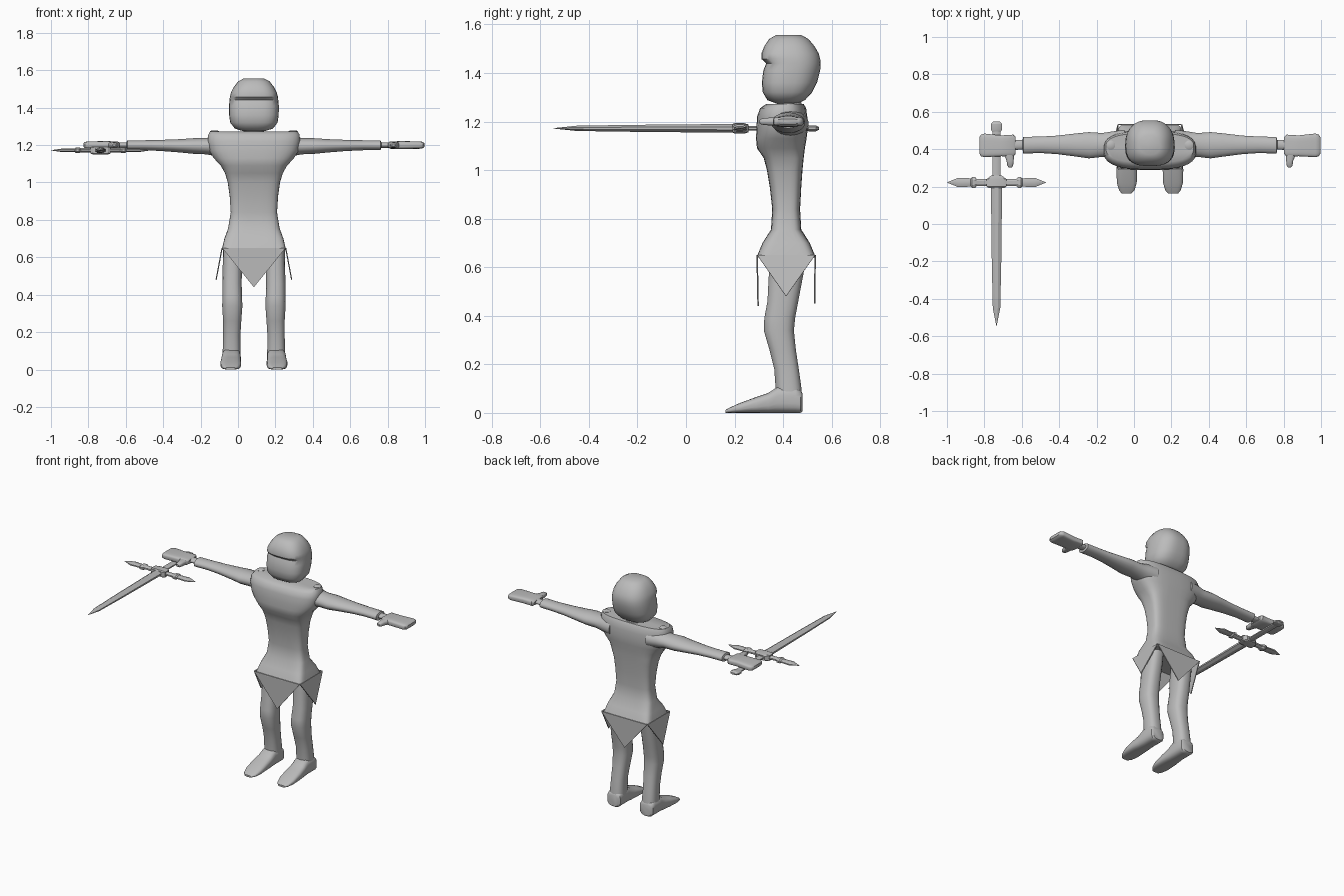
import bpy, bmesh, math
from mathutils import Vector

CX = 0.085                       # body centre line
ARM_Z, SWORD = 1.2, Vector((-0.735, 0, 1.172))

grey = bpy.data.materials.new("plain grey")
grey.diffuse_color = (0.5, 0.5, 0.5, 1)


def finish(name, bm, angle=40):
    bmesh.ops.recalc_face_normals(bm, faces=bm.faces)
    me = bpy.data.meshes.new(name)
    bm.to_mesh(me)
    bm.free()
    ob = bpy.data.objects.new(name, me)
    bpy.context.collection.objects.link(ob)
    me.materials.append(grey)
    bpy.ops.object.select_all(action='DESELECT')
    bpy.context.view_layer.objects.active = ob
    ob.select_set(True)
    if angle:
        bpy.ops.object.shade_smooth_by_angle(angle=math.radians(angle))
    return ob


def loft(name, axis, rings, n=20, power=2.0, angle=40, side=1):
    """Rings: (position on axis, low u, high u, low v, high v[, power]).
    u, v are the other two axes in order; side=-1 mirrors over the body."""
    bm = bmesh.new()
    loops = []
    u, v = [i for i in range(3) if i != axis]
    for r in rings:
        p = r[5] if len(r) > 5 else power
        loop = []
        for k in range(n):
            a = 2 * math.pi * (k + 0.5) / n
            c, s = math.cos(a), math.sin(a)
            co = [0, 0, 0]
            co[axis] = r[0]
            co[u] = (r[1] + r[2]) / 2 + (r[2] - r[1]) / 2 * math.copysign(abs(c) ** (2 / p), c)
            co[v] = (r[3] + r[4]) / 2 + (r[4] - r[3]) / 2 * math.copysign(abs(s) ** (2 / p), s)
            if side < 0:
                co[0] = 2 * CX - co[0]
            loop.append(bm.verts.new(co))
        loops.append(loop)
    for a, b in zip(loops, loops[1:]):
        for k in range(n):
            j = (k + 1) % n
            bm.faces.new((a[k], a[j], b[j], b[k]))
    bm.faces.new(loops[0])
    bm.faces.new(loops[-1])
    return finish(name, bm, angle)


def body_ring(z, hx, y0, y1, p):
    return (z, CX - hx, CX + hx, y0, y1, p)


# Torso, from the hip hem to the shoulder tops
loft("torso", 2, [body_ring(*r) for r in (
    (0.64, 0.172, 0.29, 0.535, 8), (0.70, 0.158, 0.315, 0.51, 6),
    (0.755, 0.138, 0.35, 0.475, 4), (0.84, 0.124, 0.355, 0.47, 4),
    (0.93, 0.13, 0.345, 0.475, 4), (1.00, 0.14, 0.333, 0.48, 4),
    (1.05, 0.155, 0.32, 0.485, 4), (1.09, 0.178, 0.292, 0.49, 3.2),
    (1.13, 0.215, 0.288, 0.497, 3), (1.17, 0.24, 0.29, 0.502, 2.8),
    (1.22, 0.248, 0.292, 0.50, 2.8), (1.255, 0.245, 0.305, 0.495, 2.8),
    (1.272, 0.235, 0.33, 0.485, 2.8))], n=32)

# Pointed skirt panels on all four sides
x0, x1, y0, y1, hem = CX - 0.17, CX + 0.17, 0.293, 0.532, 0.65
panels = {
    "front_skirt_panel": ((x0, y0, hem), (x1, y0, hem), (CX, 0.297, 0.44)),
    "back_skirt_panel": ((x0, y1, hem), (x1, y1, hem), (CX, 0.53, 0.45)),
    "right_skirt_panel": ((x0, y0, hem), (x0, y1, hem), (CX - 0.202, 0.412, 0.48)),
    "left_skirt_panel": ((x1, y0, hem), (x1, y1, hem), (CX + 0.202, 0.412, 0.48)),
}
for name, tri in panels.items():
    bm = bmesh.new()
    bm.faces.new([bm.verts.new(c) for c in tri])
    ob = finish(name, bm, 0)
    mod = ob.modifiers.new("thickness", 'SOLIDIFY')
    mod.thickness, mod.offset = 0.006, 0

# Neck and helmeted head with a flat face under the brow
loft("neck", 2, [body_ring(1.25, 0.06, 0.37, 0.48, 2),
                 body_ring(1.31, 0.05, 0.38, 0.47, 2)])
head = loft("head", 2, [body_ring(*r) for r in (
    (1.275, 0.06, 0.37, 0.46, 2.4), (1.288, 0.102, 0.335, 0.49, 2.8),
    (1.32, 0.127, 0.316, 0.52, 3), (1.36, 0.133, 0.312, 0.54, 3),
    (1.41, 0.134, 0.318, 0.553, 3), (1.44, 0.131, 0.33, 0.555, 3),
    (1.458, 0.129, 0.31, 0.553, 3), (1.48, 0.123, 0.31, 0.547, 3),
    (1.51, 0.108, 0.322, 0.53, 2.8), (1.54, 0.085, 0.342, 0.505, 2.6),
    (1.556, 0.055, 0.37, 0.475, 2.4))], n=32)
for vert in head.data.vertices:      # wide flat front, narrower rounded back
    back = max(0, (vert.co.y - 0.40) / 0.155)
    vert.co.x = CX + (vert.co.x - CX) * (1 - 0.22 * back * back)

for side, word in ((1, "left"), (-1, "right")):
    # Arm with a thin wrist
    loft(word + "_arm", 0, [
        (0.22, 0.335, 0.505, 1.13, 1.255), (0.29, 0.35, 0.495, 1.14, 1.25),
        (0.34, 0.358, 0.487, 1.15, 1.238), (0.41, 0.35, 0.492, 1.153, 1.237),
        (0.48, 0.36, 0.485, 1.16, 1.232), (0.58, 0.373, 0.473, 1.168, 1.228),
        (0.67, 0.379, 0.468, 1.172, 1.226), (0.762, 0.376, 0.466, 1.172, 1.226),
        (0.766, 0.398, 0.45, 1.185, 1.215), (0.82, 0.395, 0.45, 1.185, 1.215)],
        side=side)
    # Mitten hand and thumb
    loft(word + "_hand", 0, [
        (0.803, 0.375, 0.465, 1.187, 1.213), (0.815, 0.36, 0.478, 1.18, 1.22),
        (0.88, 0.362, 0.474, 1.178, 1.221), (0.97, 0.357, 0.484, 1.18, 1.22),
        (0.988, 0.362, 0.478, 1.183, 1.217), (0.996, 0.375, 0.465, 1.19, 1.21)],
        power=4, side=side)
    loft(word + "_thumb", 1, [
        (0.303, 0.823, 0.84, 1.193, 1.207), (0.312, 0.816, 0.848, 1.187, 1.213),
        (0.34, 0.813, 0.852, 1.184, 1.216), (0.39, 0.808, 0.875, 1.182, 1.218)],
        n=12, power=3, side=side)
    # Shoulder stud
    loft(word + "_shoulder_stud", 2, [
        (1.25, 0.27, 0.32, 0.397, 0.447), (1.274, 0.27, 0.32, 0.397, 0.447),
        (1.279, 0.28, 0.31, 0.407, 0.437)], n=12, side=side)
    # Leg bent slightly at the knee
    loft(word + "_leg", 2, [
        (0.05, 0.155, 0.255, 0.375, 0.48), (0.11, 0.156, 0.252, 0.368, 0.475),
        (0.18, 0.157, 0.25, 0.363, 0.465), (0.26, 0.152, 0.25, 0.343, 0.453),
        (0.34, 0.146, 0.255, 0.32, 0.445), (0.39, 0.148, 0.254, 0.322, 0.45),
        (0.46, 0.15, 0.254, 0.335, 0.463), (0.56, 0.148, 0.252, 0.34, 0.482),
        (0.66, 0.15, 0.25, 0.35, 0.50)], power=2.6, side=side)
    # Foot, tapering to a thin toe
    loft(word + "_foot", 1, [
        (0.162, 0.185, 0.235, 0.0, 0.012), (0.18, 0.167, 0.25, 0.0, 0.022),
        (0.22, 0.155, 0.262, 0.0, 0.04), (0.29, 0.153, 0.264, 0.0, 0.066),
        (0.34, 0.154, 0.26, 0.0, 0.083), (0.38, 0.155, 0.257, 0.0, 0.11),
        (0.45, 0.155, 0.257, 0.0, 0.11), (0.472, 0.157, 0.255, 0.0, 0.095),
        (0.48, 0.168, 0.245, 0.006, 0.08)], power=3, side=side)


def sword_part(name, axis, rings, n=8, power=2.0):
    """Rings: (position, half width, half height) about the sword line."""
    mid = SWORD.x if axis == 1 else 0.222
    loft(name, axis, [(p, mid - w, mid + w, SWORD.z - h, SWORD.z + h)
                      for p, w, h in rings], n=n, power=power, angle=25)


# Sword: blade, grip, pommel, guard block and two spiked guard arms
sword_part("sword_blade", 1, [(-0.545, 0.001, 0.001), (-0.45, 0.022, 0.012),
                              (-0.2, 0.028, 0.016), (0.2, 0.033, 0.02)], power=1.6)
sword_part("sword_grip", 1, [(0.24, 0.022, 0.01), (0.50, 0.022, 0.01)])
sword_part("sword_pommel", 1, [(0.488, 0.02, 0.008), (0.505, 0.033, 0.013),
                               (0.535, 0.033, 0.013), (0.548, 0.02, 0.006)])
sword_part("guard_block", 1, [(0.192, 0.042, 0.018), (0.2, 0.054, 0.022),
                              (0.24, 0.054, 0.022), (0.258, 0.03, 0.016)], power=8)
for s, word in ((1, "left"), (-1, "right")):
    sword_part(word + "_guard_arm", 0, [(SWORD.x + s * d, w, h) for d, w, h in (
        (0.04, 0.02, 0.012), (0.105, 0.02, 0.012), (0.115, 0.032, 0.017),
        (0.13, 0.032, 0.017), (0.138, 0.024, 0.01), (0.205, 0.027, 0.01),
        (0.264, 0.001, 0.001))])
